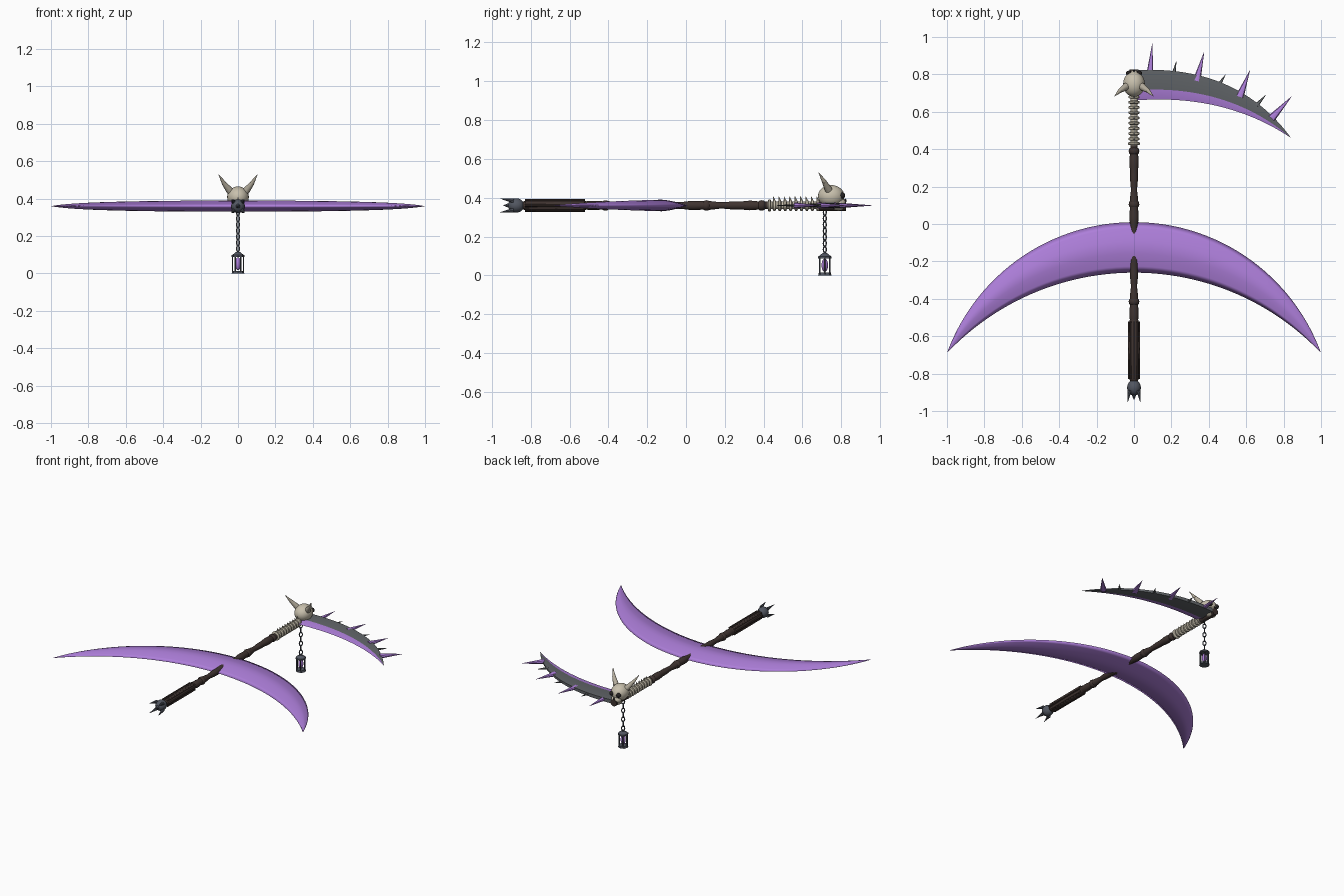
import bpy, bmesh, math
from mathutils import Vector, Matrix

if "Cube" in bpy.data.objects:
    bpy.data.objects.remove(bpy.data.objects["Cube"])

Z = 0.36  # height of the weapon's axis


def mat(name, r, g, b):
    m = bpy.data.materials.new(name)
    m.diffuse_color = (r, g, b, 1)
    m.use_nodes = True
    m.node_tree.nodes["Principled BSDF"].inputs["Base Color"].default_value = m.diffuse_color
    return m


PURPLE = mat("purple", 0.42, 0.21, 0.70)
STEEL = mat("blade_grey", 0.12, 0.13, 0.14)
BONE = mat("bone", 0.58, 0.53, 0.42)
HORN = mat("horn", 0.45, 0.41, 0.33)
WOOD = mat("dark_wood", 0.05, 0.034, 0.03)
IRON = mat("iron", 0.085, 0.095, 0.12)
SOCKET = mat("socket_dark", 0.02, 0.017, 0.017)


def finish(name, bm, *mats):
    bmesh.ops.recalc_face_normals(bm, faces=bm.faces)
    me = bpy.data.meshes.new(name)
    bm.to_mesh(me)
    bm.free()
    ob = bpy.data.objects.new(name, me)
    for m in mats:
        me.materials.append(m)
    bpy.context.collection.objects.link(ob)
    return ob


def loft(name, rings, mats, seg_mat=lambda j: 0):
    """Skin a list of equal-sized point rings and cap both ends."""
    bm = bmesh.new()
    vs = [[bm.verts.new(p) for p in r] for r in rings]
    n = len(rings[0])
    for a, b in zip(vs, vs[1:]):
        for j in range(n):
            k = (j + 1) % n
            bm.faces.new((a[j], a[k], b[k], b[j])).material_index = seg_mat(j)
    bm.faces.new(vs[0])
    bm.faces.new(vs[-1])
    return finish(name, bm, *mats)


def lathe_y(name, prof, m, n=14):
    """Revolve (y, radius) pairs about the shaft axis."""
    return loft(name, [[(r * math.cos(2 * math.pi * k / n), y, Z + r * math.sin(2 * math.pi * k / n))
                        for k in range(n)] for y, r in prof], [m])


def cone(name, a, b, r1, r2, m, n=10, flat=1.0):
    """Tapered rod from a to b; flat squashes it in z."""
    a, b = Vector(a), Vector(b)
    d = b - a
    bm = bmesh.new()
    bmesh.ops.create_cone(bm, cap_ends=True, segments=n, radius1=r1, radius2=r2, depth=d.length,
                          matrix=Matrix.Translation((a + b) / 2) @ d.to_track_quat('Z', 'Y').to_matrix().to_4x4())
    mz = (a.z + b.z) / 2
    for v in bm.verts:
        v.co.z = mz + (v.co.z - mz) * flat
    return finish(name, bm, m)


def ball(name, c, s, m, n=20):
    bm = bmesh.new()
    bmesh.ops.create_uvsphere(bm, u_segments=n, v_segments=n // 2 + 2, radius=1,
                              matrix=Matrix.Translation(c) @ Matrix.Diagonal((*s, 1)))
    return finish(name, bm, m)


def torus(name, c, R, r, m, rot=Matrix(), stretch=1.0, n=14, k=6):
    bm = bmesh.new()
    M = Matrix.Translation(c) @ rot
    vs = [[bm.verts.new(M @ Vector(((R + r * math.cos(b)) * math.cos(a), r * math.sin(b),
                                    (R + r * math.cos(b)) * math.sin(a) * stretch)))
           for b in (2 * math.pi * j / k for j in range(k))]
          for a in (2 * math.pi * i / n for i in range(n))]
    for i in range(n):
        for j in range(k):
            p, q = vs[i], vs[(i + 1) % n]
            bm.faces.new((p[j], p[(j + 1) % k], q[(j + 1) % k], q[j]))
    return finish(name, bm, m)


# --- gnarled shaft, knots and grip
ys = [-0.86 + 1.32 * i / 60 for i in range(61)]
lathe_y("shaft", [(y, 0.021 + 0.003 * math.sin(y * 24) + 0.0015 * math.sin(y * 61)) for y in ys], WOOD)
for y in (0.39, 0.105, -0.415):
    ball("shaft_knot", (0, y, Z), (0.029, 0.026, 0.027), WOOD, 12)
lathe_y("grip", [(-0.84, 0.02), (-0.825, 0.028), (-0.67, 0.03), (-0.53, 0.029), (-0.505, 0.02)], WOOD, 10)
for k in range(8):
    a = 2 * math.pi * k / 8
    x, z = 0.026 * math.cos(a), Z + 0.026 * math.sin(a)
    cone("grip_strip", (x, -0.83, z), (x, -0.52, z), 0.007, 0.007, WOOD, 6)

# --- pommel with claws
ball("pommel", (0, -0.875, Z), (0.037, 0.042, 0.037), IRON)
for k in range(4):
    a = math.pi / 4 + k * math.pi / 2
    c, s = math.cos(a), math.sin(a)
    cone("pommel_claw", (0.034 * c, -0.89, Z + 0.034 * s), (0.05 * c, -0.957, Z + 0.05 * s), 0.012, 0.0005, IRON, 8)
cone("pommel_tip", (0, -0.90, Z), (0, -0.94, Z), 0.018, 0.001, IRON, 8)

# --- large crescent: lens section swept between two arcs
rings = []
N, K = 64, 8
Ro, Ri = 1.064, 1.378
for i in range(N + 1):
    f = math.sin(math.pi / 2 * (2 * i / N - 1)) * 0.9995
    xo = f
    yo = 0.01 - Ro + math.sqrt(Ro * Ro - xo * xo)
    yi = -0.26 - Ri + math.sqrt(Ri * Ri - xo * xo)
    h = 0.03 * (yo - yi) / 0.27
    ring = []
    for sgn in (1, -1):
        for j in range(K):
            t = sgn * (1 - 2 * j / K)
            ring.append((xo, (yo + yi) / 2 + t * (yo - yi) / 2, Z + sgn * h * (1 - abs(t) ** 1.5)))
    rings.append(ring)
crescent = loft("crescent_blade", rings, [PURPLE])

# --- spine of vertebrae
lathe_y("spine_core", [(0.42, 0.02), (0.72, 0.02)], BONE)
lathe_y("spine_collar", [(0.422, 0.026), (0.426, 0.032), (0.434, 0.032), (0.438, 0.026)], BONE)
for i in range(9):
    y = 0.455 + i * 0.028
    lathe_y("vertebra", [(y - 0.009, 0.02), (y - 0.005, 0.029), (y + 0.005, 0.029), (y + 0.009, 0.02)], BONE)
    cone("vertebra_spur", (0, y, Z + 0.02), (0, y - 0.006, Z + 0.047), 0.008, 0.001, BONE, 6)

# --- skull with sockets, jaw and horns
ball("skull", (0, 0.748, 0.408), (0.058, 0.068, 0.057), BONE, 28)
ball("skull_muzzle", (0, 0.79, 0.372), (0.036, 0.034, 0.028), BONE, 16)
ball("jaw", (0, 0.785, 0.347), (0.032, 0.034, 0.013), BONE, 14)
ball("nose_socket", (0, 0.821, 0.385), (0.007, 0.006, 0.01), SOCKET, 10)
cone("neck_socket", (0, 0.68, Z - 0.004), (0, 0.825, Z - 0.004), 0.024, 0.024, WOOD, 12)
for s in (1, -1):
    ball("eye_socket", (s * 0.027, 0.806, 0.411), (0.017, 0.014, 0.016), SOCKET, 14)
    pts = [Vector((s * 0.042, 0.735, 0.44)), Vector((s * 0.075, 0.712, 0.482)), Vector((s * 0.105, 0.682, 0.532))]
    cone("horn", pts[0], pts[1], 0.02, 0.012, HORN, 12)
    cone("horn_tip", pts[1], pts[2], 0.012, 0.0005, HORN, 12)


# --- scythe blade: grey back, purple cutting edge
def bez(p, t):
    return [(1 - t) ** 2 * p[0][k] + 2 * t * (1 - t) * p[1][k] + t * t * p[2][k] for k in (0, 1)]


TIP = (0.84, 0.46)
BACK = [(0.0, 0.822), (0.55, 0.855), TIP]
LINE = [(0.0, 0.715), (0.50, 0.75), TIP]
EDGE = [(0.0, 0.66), (0.48, 0.70), TIP]
rings = []
for i in range(37):
    t = 0.998 * i / 36
    o, m, e = bez(BACK, t), bez(LINE, t), bez(EDGE, t)
    h = 0.016 * (1 - t) ** 0.6
    rings.append([(*o, Z + h * 0.8), (*m, Z + h), (*e, Z), (*m, Z - h), (*o, Z - h * 0.8)])
loft("scythe_blade", rings, [STEEL, PURPLE], lambda j: 1 if j in (1, 2) else 0)

# --- spikes along the back
for (bx, by), (tx, ty), r in (((0.085, 0.805), (0.098, 0.966), 0.018), ((0.335, 0.765), (0.375, 0.92), 0.021),
                              ((0.565, 0.68), (0.62, 0.823), 0.022), ((0.735, 0.565), (0.843, 0.682), 0.022)):
    cone("large_spike", (bx, by, Z), (tx, ty, Z), r, 0.0005, PURPLE, 8, 0.7)
for (bx, by), (tx, ty) in (((0.212, 0.80), (0.226, 0.87)), ((0.452, 0.74), (0.49, 0.80)), ((0.655, 0.635), (0.705, 0.69))):
    cone("small_spike", (bx, by, Z), (tx, ty, Z), 0.012, 0.0005, STEEL, 8, 0.8)

# --- chain
LY = 0.715
for i in range(7):
    torus("chain_link", (0, LY, 0.325 - i * 0.032), 0.0105, 0.0035, IRON,
          Matrix.Rotation(math.pi / 2 * (i % 2) + math.pi / 4, 4, 'Z'), 1.55)

# --- hanging lantern
cone("lantern_base", (0, LY, 0), (0, LY, 0.014), 0.034, 0.031, IRON, 8)
cone("lantern_rim", (0, LY, 0.088), (0, LY, 0.098), 0.034, 0.034, IRON, 8)
cone("lantern_roof", (0, LY, 0.098), (0, LY, 0.114), 0.032, 0.012, IRON, 8)
for k in range(6):
    a = math.pi / 3 * k
    x, y = 0.029 * math.cos(a), LY + 0.029 * math.sin(a)
    cone("lantern_bar", (x, y, 0.008), (x, y, 0.092), 0.0038, 0.0038, IRON, 6)
ball("lantern_flame", (0, LY, 0.052), (0.017, 0.017, 0.034), PURPLE, 14)

# --- shading
for o in bpy.context.scene.objects:
    o.select_set(o is not crescent)
    bpy.context.view_layer.objects.active = o
bpy.ops.object.shade_smooth_by_angle(angle=math.radians(38))
for p in crescent.data.polygons:
    p.use_smooth = True
